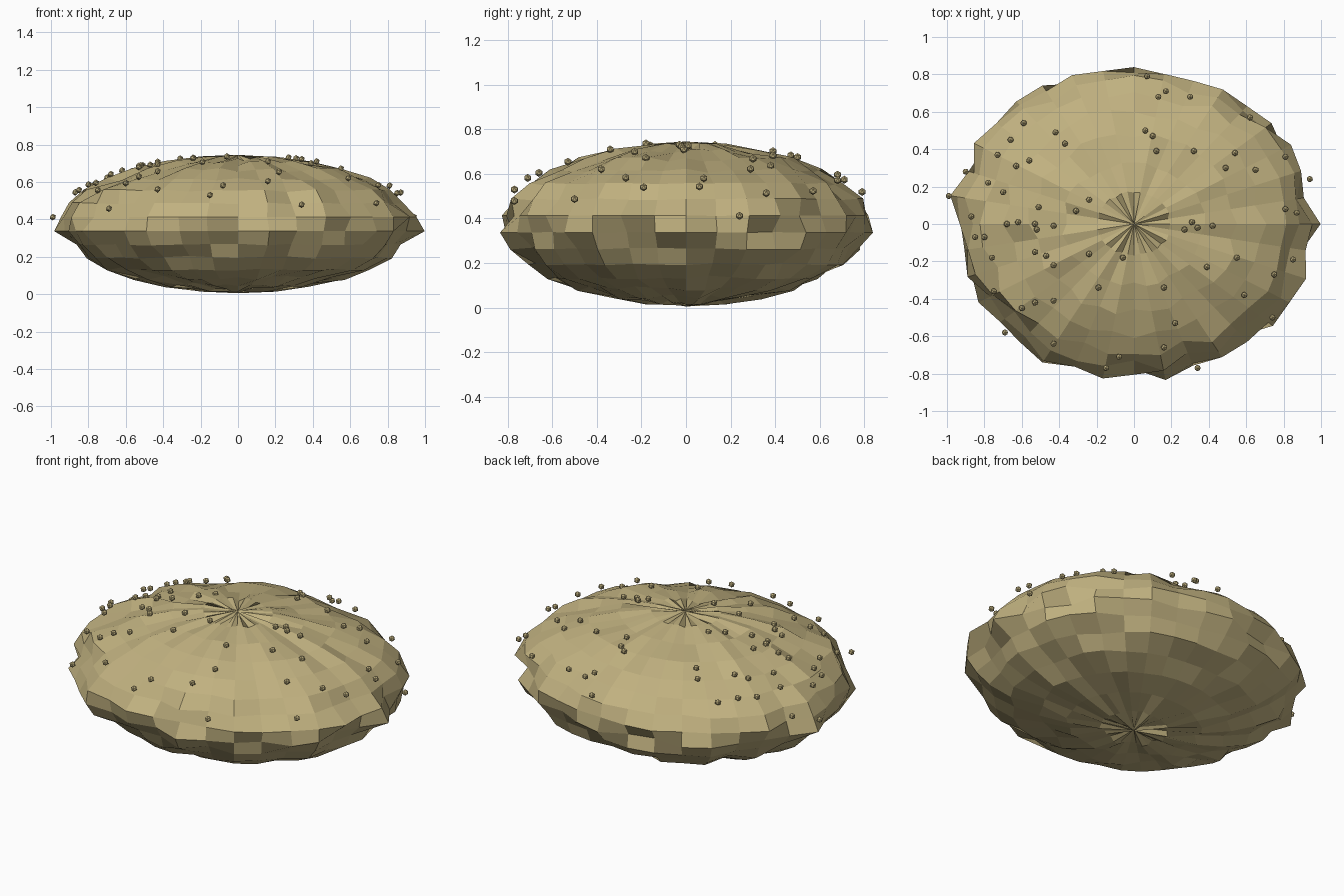
import bpy
import bmesh
import math
import random
from mathutils import Matrix

random.seed(11)
default_cube = bpy.data.objects.get("Cube")
if default_cube:
    bpy.data.objects.remove(default_cube, do_unlink=True)


def make_material(name, color):
    mat = bpy.data.materials.new(name)
    mat.use_nodes = True
    mat.diffuse_color = (*color, 1)
    mat.node_tree.nodes["Principled BSDF"].inputs["Base Color"].default_value = (*color, 1)
    return mat


def make_object(name, bm, mat):
    mesh = bpy.data.meshes.new(name)
    bm.to_mesh(mesh)
    bm.free()
    mesh.materials.append(mat)
    obj = bpy.data.objects.new(name, mesh)
    bpy.context.scene.collection.objects.link(obj)
    return obj


sand = make_material("sand", (.53, .44, .215))

HALF_HEIGHT, MIDDLE = .37, .375
BANDS = 15

# Ragged rim outline, in percent of the base ellipse, counter-clockwise from +x
RIM = [105, 97, 100, 102, 101, 99, 100, 98, 98, 101, 100, 102,
       103, 103, 101, 104, 99, 105, 98, 95, 97, 101, 95, 95,
       103, 96, 101, 97, 102, 97, 99, 99, 102, 101, 103, 98]
SEGMENTS = len(RIM)

# Mound: flattened sphere of banded facets, each corner pushed in or out
bm = bmesh.new()
rings = []
for band in range(BANDS + 1):
    latitude = math.pi * (band / BANDS - .5)
    # Each rim corner reaches the outline on only one of the two middle rows
    middle_row = band in (BANDS // 2, BANDS // 2 + 1)
    ring = []
    for segment, percent in enumerate(RIM):
        angle = math.tau * segment / SEGMENTS
        if middle_row and (segment // 2 + band) % 2:
            push = percent / 100 + .006
        else:
            rim_push = (percent / 100 - 1) * .3 * math.cos(latitude)
            push = .975 + rim_push + random.uniform(-.045, .045)
        across = math.cos(latitude) * push
        # The poles keep separate jagged tips
        height = math.sin(latitude) * min(push, 1)
        ring.append(bm.verts.new((.95 * across * math.cos(angle),
                                  .83 * across * math.sin(angle),
                                  MIDDLE + HALF_HEIGHT * height)))
    rings.append(ring)

for lower, upper in zip(rings, rings[1:]):
    for i in range(SEGMENTS):
        j = (i + 1) % SEGMENTS
        bm.faces.new((lower[i], lower[j], upper[j], upper[i]))
make_object("mound", bm, sand)

# Pebbles: small faceted grains scattered over the upper surface (hundredths)
SPOTS = [(7, 79), (17, 71), (13, 68), (30, 68), (-59, 54), (-42, 49),
         (-37, 43), (-66, 45), (6, 50), (10, 47), (12, 39), (32, 39),
         (62, 57), (54, 38), (-73, 37), (-63, 31), (-56, 34), (-90, 28),
         (-78, 22), (-70, 17), (-99, 15), (-51, 9), (-87, 4), (-62, 1),
         (-53, 0), (-68, 0), (-80, -7), (-52, -3), (-47, -17), (27, -3),
         (-43, -1), (-31, 7), (-24, 13), (49, 30), (65, 29), (81, 36),
         (94, 24), (81, 8), (87, 6), (31, 1), (34, -2), (42, -1),
         (39, -23), (-85, -7), (-76, -18), (-53, -15), (-43, -22),
         (-24, -16), (-6, -18), (-75, -36), (-53, -42), (-60, -45),
         (-43, -41), (-19, -34), (16, -34), (22, -53), (16, -66),
         (-8, -71), (-15, -77), (-43, -64), (-69, -58), (34, -77),
         (55, -18), (85, -19), (75, -27), (59, -38), (74, -50)]

bm = bmesh.new()
for spot in SPOTS:
    x, y = (value / 100 for value in spot)
    rise = math.sqrt(max(.01, 1 - (x / .98) ** 2 - (y / .86) ** 2))
    place = Matrix.Translation((x, y, MIDDLE + HALF_HEIGHT * rise))
    bmesh.ops.create_icosphere(bm, subdivisions=1, radius=.018, matrix=place)
make_object("pebbles", bm, sand)
